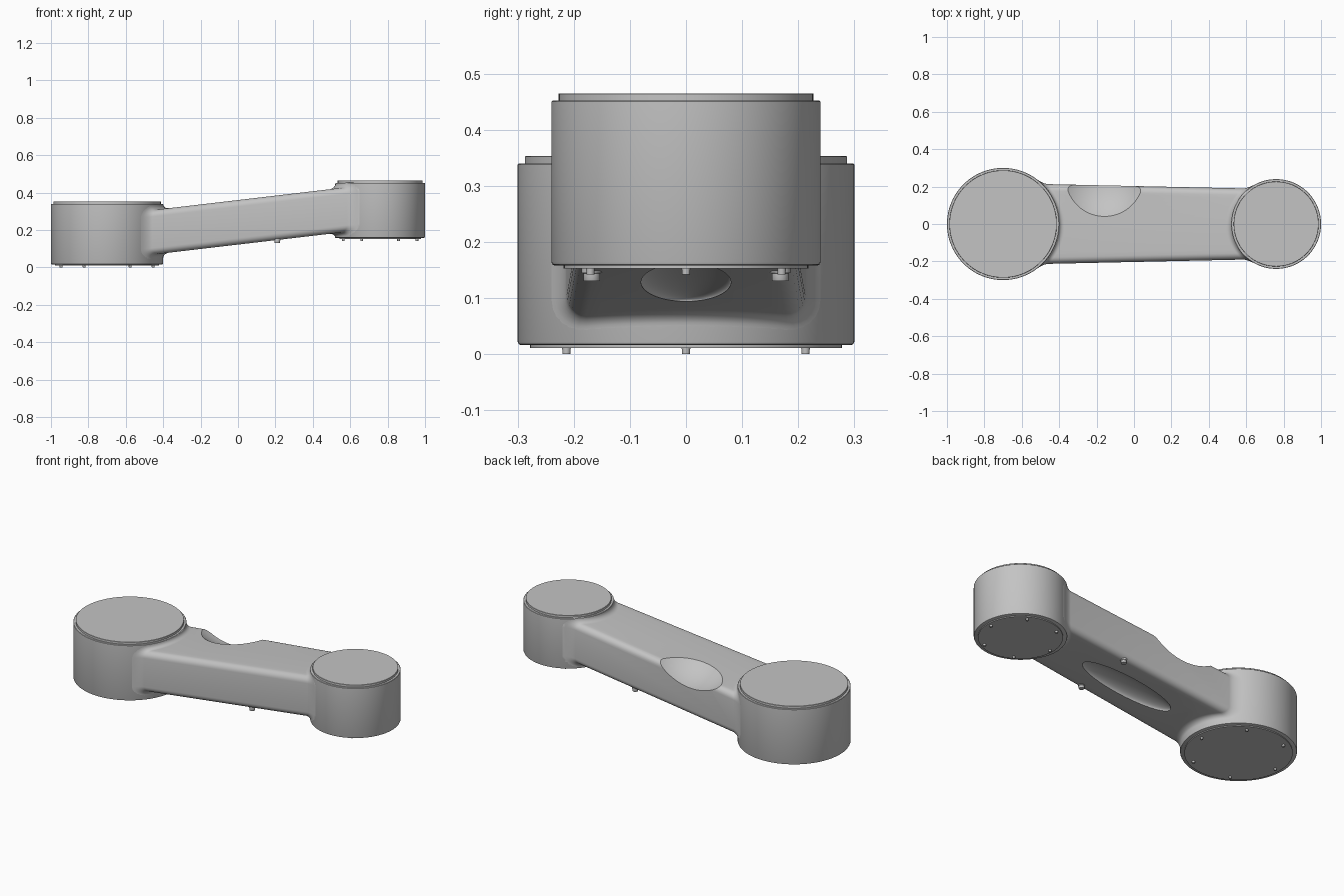
import bpy, bmesh, math
from mathutils import Matrix

if "Cube" in bpy.data.objects:
    bpy.data.objects.remove(bpy.data.objects["Cube"], do_unlink=True)

grey = bpy.data.materials.new("plain grey")
grey.use_nodes = True
grey.diffuse_color = (0.55, 0.55, 0.55, 1)
grey.node_tree.nodes["Principled BSDF"].inputs["Base Color"].default_value = grey.diffuse_color

BIG, SMALL = (-0.7, 0.3), (0.76, 0.24)      # drum centre x and radius
SLOPE = 0.1175
HALF_H, CORNER, FLARE = 0.119, 0.035, 0.03


def finish(name, bm):
    bmesh.ops.recalc_face_normals(bm, faces=bm.faces[:])
    mesh = bpy.data.meshes.new(name)
    bm.to_mesh(mesh)
    bm.free()
    mesh.materials.append(grey)
    obj = bpy.data.objects.new(name, mesh)
    bpy.context.collection.objects.link(obj)
    return obj


def smooth(obj):
    bpy.ops.object.select_all(action="DESELECT")
    obj.select_set(True)
    bpy.context.view_layer.objects.active = obj
    bpy.ops.object.shade_smooth_by_angle(angle=math.radians(32))


def bridge(bm, rings):
    """Skin a list of closed rings and cap both ends."""
    for a, b in zip(rings, rings[1:]):
        for i in range(len(a)):
            j = (i + 1) % len(a)
            bm.faces.new((a[i], a[j], b[j], b[i]))
    bm.faces.new(rings[0])
    bm.faces.new(rings[-1])


def lathe(name, x, y, profile, sides=96):
    bm = bmesh.new()
    rings = []
    for r, z in profile:
        angles = [2 * math.pi * i / sides for i in range(sides)]
        rings.append([bm.verts.new((x + r * math.cos(a), y + r * math.sin(a), z)) for a in angles])
    bridge(bm, rings)
    obj = finish(name, bm)
    smooth(obj)
    return obj


def drum(name, x, r, base, shoulder, top, plate_drop):
    """Round housing with stepped lid, base plate and six pegs."""
    e = 0.006
    lathe(name + "_housing", x, 0, [(r - e, base), (r - 0.3 * e, base + 0.3 * e), (r, base + e),
                                    (r, shoulder - 0.002), (r - 0.002, shoulder)])
    lathe(name + "_lid", x, 0, [(r - 0.013, shoulder - 0.01), (r - 0.013, top - 0.001),
                                (r - 0.014, top)])
    lathe(name + "_base_plate", x, 0, [(r - 0.022, base - plate_drop), (r - 0.022, base + 0.002)])
    ring = r * 0.82
    for i in range(6):
        a = math.pi * i / 3
        lathe(f"{name}_peg_{i + 1}", x + ring * math.cos(a), ring * math.sin(a),
              [(0.007, base - 0.016), (0.008, base)], 16)


drum("large_drum", *BIG, 0.016, 0.34, 0.353, 0.005)
drum("small_drum", *SMALL, 0.158, 0.452, 0.465, 0.005)

# Rounded-rectangle cross-section: signed core corner and outward normal
section = []
corners = [(1, 1), (-1, 1), (-1, -1), (1, -1)]
for k, (sy, sz) in enumerate(corners):
    for i in range(7):
        a = math.pi / 2 * (k + i / 6)
        section.append((sy, sz, math.cos(a), math.sin(a)))
    if k in (0, 2):
        for i in range(1, 16):
            section.append((sy * (1 - i / 8), sz, 0, sz))


def arm_point(sec, end, dist):
    """Point at a distance from a drum wall, flaring out to meet it."""
    cx, r = end
    side = 1 if end is BIG else -1
    t = min(1, max(0, 1 - dist / FLARE))
    reach = CORNER + 0.025 * (1 - math.sqrt(1 - t * t))
    sy, sz, ny, nz = sec
    x = cx + side * r
    for _ in range(4):
        y = sy * (0.203 - 0.022 * x - CORNER) + ny * reach
        x = cx + side * (math.sqrt(r * r - y * y) + dist)
    z = 0.241 + SLOPE * x + sz * (HALF_H - CORNER) + nz * reach
    return x, y, z


bm = bmesh.new()
steps = [-0.03] + [FLARE * (1 - math.cos(math.pi / 2 * i / 6)) for i in range(7)]
rows = [(BIG, d) for d in steps] + [(SMALL, d) for d in reversed(steps)]
bridge(bm, [[bm.verts.new(arm_point(s, end, d)) for s in section] for end, d in rows])
arm = finish("arm", bm)


def carve(target, centre, radii):
    """Cut an ellipsoid hollow tilted along the arm."""
    bm = bmesh.new()
    bmesh.ops.create_uvsphere(bm, u_segments=96, v_segments=64, radius=1)
    tilt = Matrix.Rotation(-math.atan(SLOPE), 4, "Y")
    bm.transform(Matrix.Translation(centre) @ tilt @ Matrix.Diagonal((*radii, 1)))
    cutter = finish("hollow_cutter", bm)
    cutter.hide_render = True
    mod = target.modifiers.new("hollow", "BOOLEAN")
    mod.operation, mod.solver, mod.object = "DIFFERENCE", "EXACT", cutter
    bpy.ops.object.select_all(action="DESELECT")
    bpy.context.view_layer.objects.active = target
    target.select_set(True)
    bpy.ops.object.modifier_apply(modifier=mod.name)
    bpy.data.objects.remove(cutter, do_unlink=True)


# Scoop in the top rear edge and shallow dent underneath
carve(arm, (-0.185, 0.25, 0.575), (0.315, 0.315, 0.315))
carve(arm, (0.05, 0, 0.128), (0.29, 0.08, 0.03))
smooth(arm)

# Feet under the arm
for side, y in (("left", -0.168), ("right", 0.168)):
    lathe(f"arm_foot_{side}", 0.21, y, [(0.014, 0.13), (0.015, 0.132), (0.015, 0.144),
                                        (0.018, 0.145), (0.018, 0.165)], 24)
